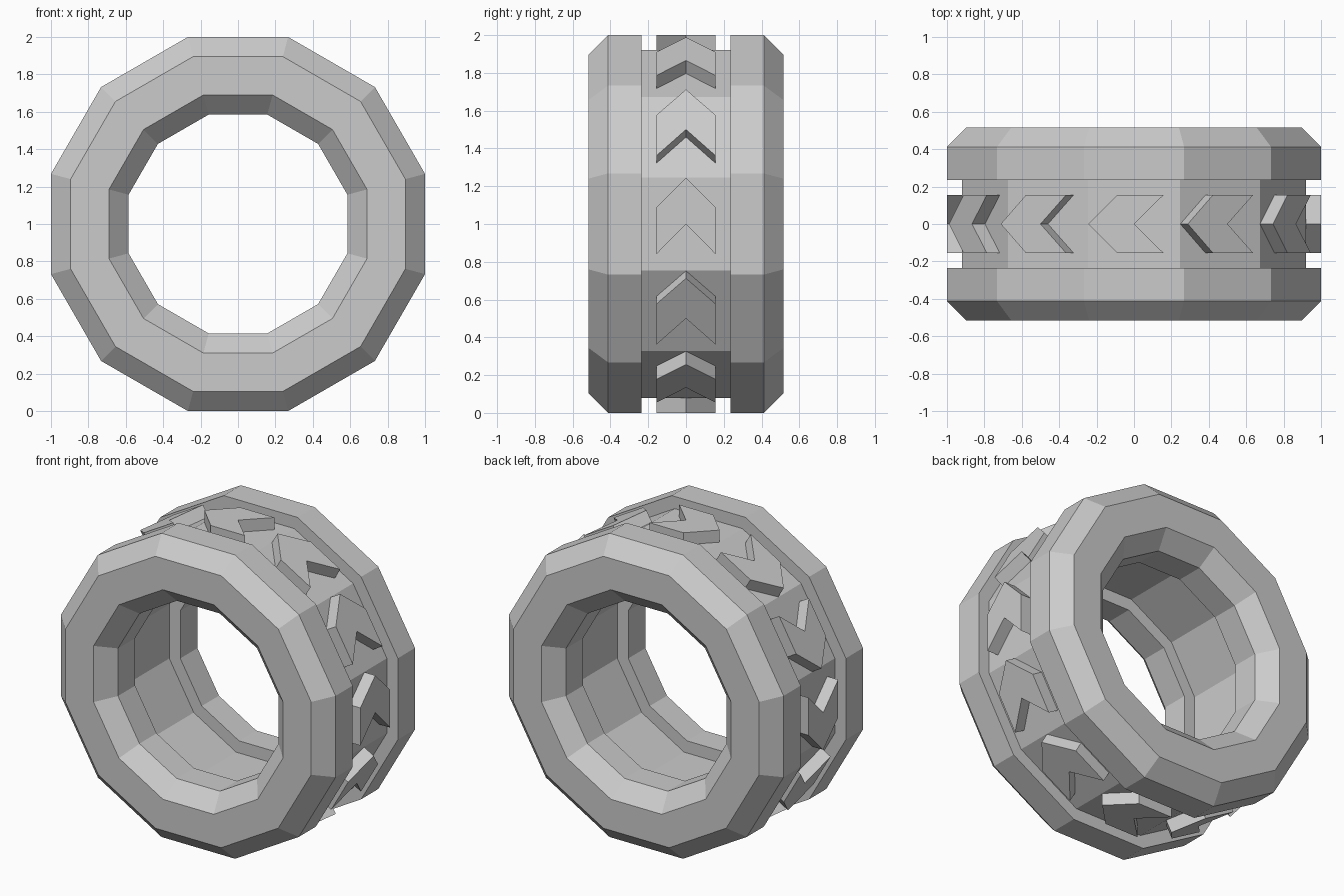
import bpy, bmesh, math

if "Cube" in bpy.data.objects:
    bpy.data.objects.remove(bpy.data.objects["Cube"])

SIDES = 12
STEP = 2 * math.pi / SIDES


def finish(name, bm):
    bmesh.ops.recalc_face_normals(bm, faces=bm.faces)
    mesh = bpy.data.meshes.new(name)
    bm.to_mesh(mesh)
    bm.free()
    obj = bpy.data.objects.new(name, mesh)
    bpy.context.collection.objects.link(obj)
    return obj


def place(a, r, u, y):
    """Point at flat distance r, sideways offset u, on the facet at angle a."""
    return (r * math.cos(a) - u * math.sin(a), y,
            1 + r * math.sin(a) + u * math.cos(a))


# Tyre ring: half profile (flat radius, y), mirrored into a closed loop
half = [(0.92, 0.235), (1.0, 0.235), (1.0, 0.413), (0.895, 0.517),
        (0.69, 0.517), (0.585, 0.413), (0.585, 0.235), (0.665, 0.235)]
profile = half + [(r, -y) for r, y in reversed(half)]
bm = bmesh.new()
rings = []
for i in range(SIDES):
    a = (i + 0.5) * STEP
    rings.append([bm.verts.new(place(a, r / math.cos(STEP / 2), 0, y))
                  for r, y in profile])
n = len(profile)
for i in range(SIDES):
    p, q = rings[i], rings[(i + 1) % SIDES]
    for j in range(n):
        k = (j + 1) % n
        bm.faces.new((p[j], p[k], q[k], q[j]))
finish("tyre_ring", bm)

# Chevron treads: one raised arrow on every facet of the groove
arrow = [(0.245, 0), (0.09, 0.155), (-0.158, 0.155),
         (0, 0), (-0.158, -0.155), (0.09, -0.155)]
bm = bmesh.new()
for i in range(SIDES):
    a = i * STEP
    low = [bm.verts.new(place(a, 0.91, u, y)) for u, y in arrow]
    top = [bm.verts.new(place(a, 1.0, u, y)) for u, y in arrow]
    bm.faces.new(low)
    bm.faces.new(top)
    for j in range(6):
        k = (j + 1) % 6
        bm.faces.new((low[j], low[k], top[k], top[j]))
finish("chevron_treads", bm)
